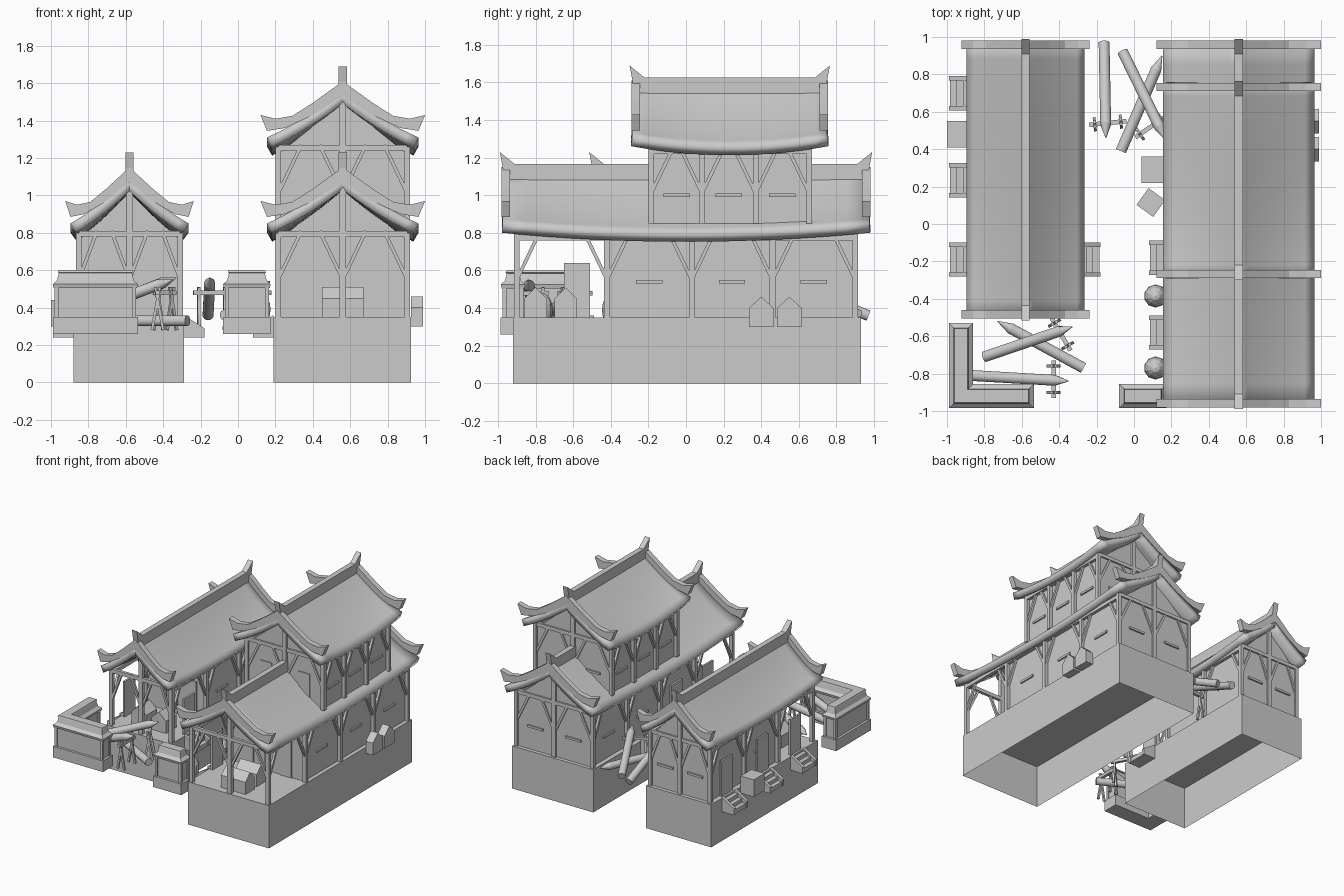
import bpy, bmesh, math
from mathutils import Vector, Matrix

old = bpy.data.objects.get("Cube")
if old:
    bpy.data.objects.remove(old, do_unlink=True)

grey = bpy.data.materials.new("plain_grey")
grey.use_nodes = True
grey.diffuse_color = (0.6, 0.6, 0.6, 1)
grey.node_tree.nodes["Principled BSDF"].inputs["Base Color"].default_value = (0.6, 0.6, 0.6, 1)


def finish(bm, name, recalc=True, smooth=False):
    if recalc:
        bmesh.ops.recalc_face_normals(bm, faces=bm.faces)
    me = bpy.data.meshes.new(name)
    bm.to_mesh(me)
    bm.free()
    me.materials.append(grey)
    ob = bpy.data.objects.new(name, me)
    bpy.context.collection.objects.link(ob)
    if smooth:
        bpy.ops.object.select_all(action='DESELECT')
        ob.select_set(True)
        bpy.context.view_layer.objects.active = ob
        bpy.ops.object.shade_smooth_by_angle(angle=math.radians(35))
    return ob


def loft(name, rings, bottom=True):
    """Skin a stack of point rings and cap the ends."""
    bm = bmesh.new()
    rows = [[bm.verts.new(p) for p in ring] for ring in rings]
    n = len(rows[0])
    for a, b in zip(rows, rows[1:]):
        for i in range(n):
            bm.faces.new((a[i], a[(i + 1) % n], b[(i + 1) % n], b[i]))
    bm.faces.new(rows[-1])
    if bottom:
        bm.faces.new(rows[0])
    return finish(bm, name)


def prism(name, pts, axis, a, b):
    place = {'x': lambda u, v, t: (t, u, v), 'y': lambda u, v, t: (u, t, v)}[axis]
    return loft(name, [[place(u, v, t) for u, v in pts] for t in (a, b)])


def box(name, x, y, z, bottom=True, turn=0):
    ring = [(x[0], y[0]), (x[1], y[0]), (x[1], y[1]), (x[0], y[1])]
    ob = loft(name, [[(u, v, h) for u, v in ring] for h in z], bottom)
    if turn:
        c = Vector((sum(x) / 2, sum(y) / 2, 0))
        ob.data.transform(Matrix.Translation(c) @ Matrix.Rotation(turn, 4, 'Z') @ Matrix.Translation(-c))
    return ob


def rod(name, p, q, r, r2=None, sides=4):
    p, q = Vector(p), Vector(q)
    d = q - p
    bm = bmesh.new()
    m = (Matrix.Translation((p + q) / 2) @ d.to_track_quat('Z', 'Y').to_matrix().to_4x4()
         @ Matrix.Rotation(math.pi / 4, 4, 'Z'))
    bmesh.ops.create_cone(bm, cap_ends=True, segments=sides, radius1=r,
                          radius2=r if r2 is None else r2, depth=d.length, matrix=m)
    return finish(bm, name, smooth=sides > 4)


# Curved roof with barge boards and a horned ridge
def roof(name, cx, s, y0, y1, dz, sag):
    nx, ny, mid, half = 16, 16, (y0 + y1) / 2, (y1 - y0) / 2
    bm = bmesh.new()
    grid = []
    for j in range(ny + 1):
        t = 2 * j / ny - 1
        row = []
        for i in range(nx + 1):
            d = 2 * i / nx - 1
            z = 1.10 - 0.32 * abs(d) + 0.07 * d * d - sag * (1 - t * t) * abs(d)
            row.append(bm.verts.new((cx + d * 0.405 * s, mid + t * (half - 0.015), z + dz)))
        grid.append(row)
    for a, b in zip(grid, grid[1:]):
        for i in range(nx):
            bm.faces.new((a[i], a[i + 1], b[i + 1], b[i]))
    ob = finish(bm, name + "_tiles", recalc=False, smooth=True)
    mod = ob.modifiers.new("thickness", 'SOLIDIFY')
    mod.thickness, mod.offset = 0.055, -1
    top = [(0, 1.15), (0.16, 1.035), (0.27, 0.965), (0.36, 0.95), (0.44, 0.97)]
    low = [(0.405, 0.885), (0.31, 0.90), (0.16, 0.97), (0, 1.07)]
    right = top + low
    outline = right + [(-x, z) for x, z in reversed(right) if x > 0]
    outline = [(cx + x * s, z + dz) for x, z in outline]
    prism(name + "_front_barge", outline, 'y', y0 + 0.01, y0 + 0.055)
    prism(name + "_back_barge", outline, 'y', y1 - 0.055, y1 - 0.01)
    ridge = [(y0, 1.23), (y0 + 0.08, 1.165), (y1 - 0.08, 1.165), (y1, 1.23),
             (y1 - 0.015, 1.15), (y1 - 0.02, 1.08), (y0 + 0.02, 1.08), (y0 + 0.015, 1.15)]
    prism(name + "_ridge", [(y, z + dz) for y, z in ridge], 'x', cx - 0.022, cx + 0.022)


# Timber frame: posts, braces, wall block with gables
def storey(name, cx, s, ys, wall_y, z0, dz):
    hx = 0.345 * (s if s == 1 else 0.785)
    w = hx - 0.012
    zt = 0.78 + dz
    gable = [(-w, z0), (w, z0), (w, zt - 0.01), (w * 0.55, 0.89 + dz), (0, 1.05 + dz),
             (-w * 0.55, 0.89 + dz), (-w, zt - 0.01)]
    prism(name + "_walls", [(cx + x, z) for x, z in gable], 'y', wall_y, ys[-1])
    for sx in (-1, 1):
        x = cx + sx * hx
        for k, y in enumerate(ys):
            box(name + "_post", (x - 0.015, x + 0.015), (y - 0.015, y + 0.015), (z0, zt + 0.02))
            for dy in (-0.11, 0.11):
                if ys[0] < y + dy < ys[-1]:
                    rod(name + "_brace", (x, y, zt - 0.23), (x, y + dy, zt), 0.013)
        box(name + "_side_beam", (x - 0.013, x + 0.013), (ys[0], ys[-1]), (zt - 0.02, zt + 0.01))
    for y in (ys[0], ys[-1], wall_y):
        box(name + "_middle_post", (cx - 0.017, cx + 0.017), (y - 0.015, y + 0.015), (z0, 1.08 + dz))
        box(name + "_cross_beam", (cx - hx, cx + hx), (y - 0.012, y + 0.012), (zt, zt + 0.03))
        for px in (-hx, 0, hx):
            for dx in (-0.36, 0.36):
                if abs(px + dx * hx) < hx:
                    rod(name + "_gable_brace", (cx + px, y, zt - 0.23),
                        (cx + px + dx * hx, y, zt + 0.03), 0.013)
    # Slot windows in each walled bay and on the back
    for a, b in zip(ys, ys[1:]):
        if a >= wall_y - 0.03:
            m = (a + b) / 2
            for sx in (-1, 1):
                x = cx + sx * w
                box(name + "_slot", (x - 0.012, x + 0.012), (m - 0.07, m + 0.07), (zt - 0.25, zt - 0.232))
    for sx in (-0.5, 0.5):
        x = cx + sx * hx
        box(name + "_back_slot", (x - 0.07, x + 0.07), (ys[-1] - 0.01, ys[-1] + 0.012), (zt - 0.25, zt - 0.232))
        box(name + "_front_panel", (x - 0.05, x + 0.05), (wall_y - 0.008, wall_y), (z0, zt - 0.13))


def gabled_crate(x, y, z, along='x'):
    u, v = (y, x) if along == 'x' else (x, y)
    shape = [(u[0], z), (u[1], z), (u[1], z + 0.1), (sum(u) / 2, z + 0.16), (u[0], z + 0.1)]
    prism("gabled_crate", shape, along, *v)


# Long hall with its upper storey, and the smaller hall
bays = [-0.90, -0.42, 0.03, 0.46, 0.90]
box("large_base", (0.19, 0.925), (-0.92, 0.93), (0, 0.35), bottom=False)
storey("large_hall", 0.56, 1, bays, -0.42, 0.35, 0)
roof("large_roof", 0.56, 1, -0.99, 0.99, 0, 0.05)
storey("upper_hall", 0.56, 1, [-0.185, 0.085, 0.37, 0.655], -0.185, 0.85, 0.46)
roof("upper_roof", 0.56, 1, -0.30, 0.765, 0.46, 0.05)
box("small_base", (-0.88, -0.29), (-0.45, 0.93), (0, 0.35), bottom=False)
storey("small_hall", -0.58, 0.78, bays[1:], 0.03, 0.35, 0)
roof("small_roof", -0.58, 0.78, -0.515, 0.99, 0, 0.05)


# Steps with side rails, and a door behind
def steps(x, y, d):
    for k in range(3):
        a, b = x + d * 0.035 * k, x + d * 0.035 * (k + 1)
        box("step", sorted((a, b)), (y - 0.08, y + 0.08), (0.24, 0.335 - 0.03 * k))
    shape = [(x, 0.24), (x + d * 0.11, 0.24), (x + d * 0.11, 0.29), (x, 0.36)]
    for sy in (-1, 1):
        prism("step_rail", shape, 'y', y + sy * 0.08 - 0.012, y + sy * 0.08 + 0.012)
    if y > -0.2 or x > 0:
        w = x - d * 0.025
        box("door", (w - 0.008, w + 0.008), (y - 0.07, y + 0.07), (0.35, 0.64))


for x, y, d in ((-0.88, 0.70, -1), (-0.88, 0.235, -1), (-0.88, -0.19, -1),
                (-0.29, -0.19, 1), (0.19, -0.18, -1), (0.19, -0.58, -1)):
    steps(x, y, d)

# Crates
box("side_crate", (-1.0, -0.88), (0.41, 0.55), (0.30, 0.44))
box("alley_crate", (0.04, 0.16), (0.22, 0.36), (0.27, 0.40))
box("turned_crate", (0.035, 0.145), (0.06, 0.17), (0.27, 0.38), turn=0.95)
for y in (0.335, 0.485):
    gabled_crate((0.925, 0.99), (y, y + 0.13), 0.30)
gabled_crate((0.45, 0.67), (-0.86, -0.74), 0.35)
gabled_crate((0.47, 0.66), (-0.70, -0.58), 0.35)
for x in (-0.74, -0.56):
    gabled_crate((x, x + 0.13), (-0.32, -0.18), 0.35, 'y')

# Faceted urns
for y in (-0.385, -0.77):
    bm = bmesh.new()
    bmesh.ops.create_uvsphere(bm, u_segments=10, v_segments=8, radius=0.062,
                              matrix=Matrix.Translation((0.115, y, 0.39)) @ Matrix.Diagonal((1, 1, 1.5, 1)))
    finish(bm, "urn")


# Market stalls: an L-shaped one and a straight one
def corner_plan(i):
    return [(-0.99 + i, -0.985 + i), (-0.535 - i, -0.985 + i), (-0.535 - i, -0.855 - i),
            (-0.86 - i, -0.855 - i), (-0.86 - i, -0.53 - i), (-0.99 + i, -0.53 - i)]


def straight_plan(i):
    return [(-0.08 + i, -0.985 + i), (0.175 - i, -0.985 + i), (0.175 - i, -0.855 - i), (-0.08 + i, -0.855 - i)]


for name, plan in (("corner_stall", corner_plan), ("straight_stall", straight_plan)):
    parts = {"base": [(0, 0.26), (0, 0.35)], "walls": [(0.02, 0.35), (0.02, 0.52)],
             "roof": [(0.005, 0.505), (0, 0.525), (0.022, 0.545), (0.032, 0.585), (0.026, 0.588), (0.03, 0.60)]}
    for part, levels in parts.items():
        loft(name + "_" + part, [[(x, y, z) for x, y in plan(i)] for i, z in levels])
    for x, y in plan(0.02):
        box(name + "_post", (x - 0.01, x + 0.01), (y - 0.01, y + 0.01), (0.35, 0.52))


# Sharpened logs resting on trestles
def log(p, q):
    p, q = Vector(p), Vector(q)
    neck = q - (q - p).normalized() * 0.08
    rod("log", p, neck, 0.03, sides=12)
    rod("log_point", neck, q, 0.03, 0.002, sides=12)


def trestle(x, y, turn):
    d = Vector((math.cos(turn), math.sin(turn), 0))
    n = Vector((-d.y, d.x, 0))
    c = Vector((x, y, 0.48))
    rod("trestle_beam", c - d * 0.1, c + d * 0.1, 0.017)
    for e in (-0.07, 0.07):
        for sn in (-1, 1):
            rod("trestle_leg", c + d * e - n * sn * 0.012 + Vector((0, 0, 0.03)),
                c + d * e + n * sn * 0.03 - Vector((0, 0, 0.2)), 0.011)


log((-0.80, -0.71, 0.38), (-0.33, -0.55, 0.56))
log((-0.27, -0.77, 0.33), (-0.73, -0.52, 0.33))
log((-0.87, -0.81, 0.36), (-0.35, -0.84, 0.55))
log((-0.16, 0.97, 0.36), (-0.15, 0.46, 0.56))
log((-0.07, 0.39, 0.36), (0.15, 0.90, 0.36))
log((-0.06, 0.92, 0.36), (0.17, 0.45, 0.54))
trestle(-0.43, -0.83, math.pi / 2)
trestle(-0.39, -0.59, 2.1)
trestle(-0.14, 0.54, 0.1)
trestle(0.09, 0.52, 0.6)
